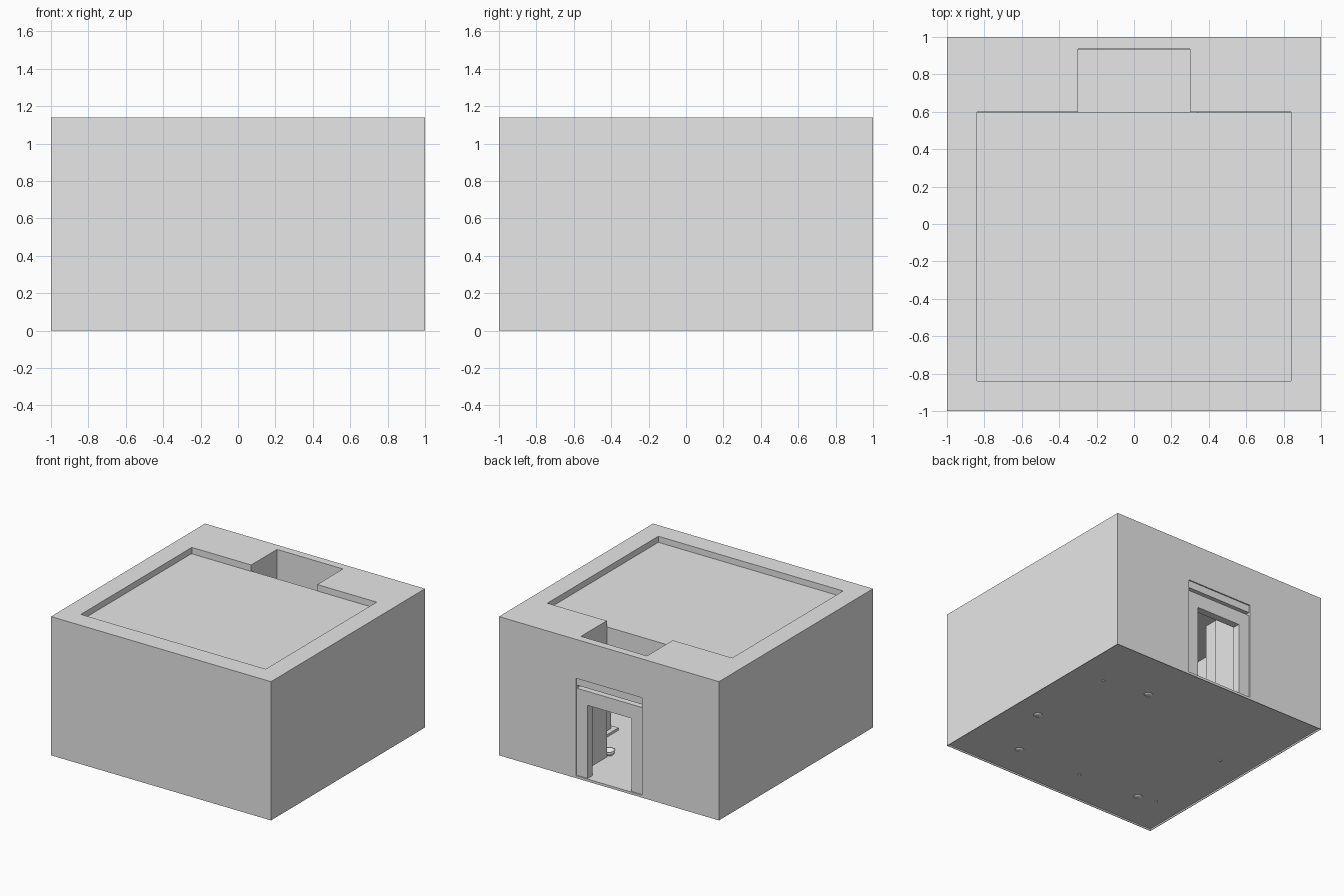
import bpy
import bmesh
import math

old = bpy.data.objects.get("Cube")
if old:
    bpy.data.objects.remove(old, do_unlink=True)

# One plain stone colour
stone = bpy.data.materials.new("pale_grey_stone")
stone.use_nodes = True
colour = (0.8, 0.8, 0.8, 1)
stone.diffuse_color = colour
stone.node_tree.nodes["Principled BSDF"].inputs["Base Color"].default_value = colour


def finish(name, bm):
    mesh = bpy.data.meshes.new(name)
    bmesh.ops.recalc_face_normals(bm, faces=bm.faces)
    bm.to_mesh(mesh)
    bm.free()
    mesh.materials.append(stone)
    obj = bpy.data.objects.new(name, mesh)
    bpy.context.collection.objects.link(obj)
    return obj


def box(name, x, y, z):
    """Box spanning the given (low, high) range on each axis."""
    bm = bmesh.new()
    bmesh.ops.create_cube(bm, size=1)
    for v in bm.verts:
        v.co = [r[0] if c < 0 else r[1] for c, r in zip(v.co, (x, y, z))]
    return finish(name, bm)


def mirrored(name, x, y, z):
    """Matching boxes on both sides of the centre line."""
    box("left_" + name, x, y, z)
    box("right_" + name, (-x[1], -x[0]), y, z)


def lathe(name, profile, place, steps=16):
    """Turn a radius and height profile about a vertical axis."""
    bm = bmesh.new()
    verts = [bm.verts.new((r, 0, z)) for r, z in profile]
    edges = [bm.edges.new(pair) for pair in zip(verts, verts[1:])]
    bmesh.ops.spin(bm, geom=verts + edges, cent=(0, 0, 0), axis=(0, 0, 1),
                   angle=math.tau, steps=steps)
    bmesh.ops.remove_doubles(bm, verts=bm.verts, dist=0.0005)
    obj = finish(name, bm)
    obj.location = place
    for p in obj.data.polygons:
        p.use_smooth = True


TOP, FLOOR, ROOF = 1.14, 0.02, 1.09
ROOM, BACK, PORCH = 0.84, 0.60, 0.30

# Outer walls around the hall, leaving a porch shaft at the back
mirrored("side_wall", (ROOM, 1), (-1, 1), (FLOOR, TOP))
box("front_wall", (-ROOM, ROOM), (-1, -ROOM), (FLOOR, TOP))
mirrored("back_wall", (PORCH, ROOM), (BACK, 1), (FLOOR, TOP))

# Floor slab with a thin skirt below it
box("floor", (-0.995, 0.995), (-0.995, 0.995), (0.013, FLOOR))
mirrored("skirt", (0.995, 1), (-1, 1), (0, FLOOR))
box("front_skirt", (-0.995, 0.995), (-1, -0.995), (0, FLOOR))
box("back_skirt", (-0.995, 0.995), (0.995, 1), (0, FLOOR))

# Sunken roof and the beam between hall and porch
box("roof", (-ROOM, ROOM), (-ROOM, BACK - 0.005), (ROOF - 0.01, ROOF))
box("porch_beam", (-PORCH, PORCH), (BACK - 0.005, BACK), (0.9, ROOF))

# Entrance wall, slightly sunken doorway and slit above it
box("entrance_upper_wall", (-PORCH, PORCH), (0.935, 1), (0.82, TOP))
box("entrance_lintel", (-PORCH, PORCH), (0.93, 0.99), (0.76, 0.82))
box("door_header", (-PORCH, PORCH), (0.93, 0.99), (0.62, 0.735))
mirrored("door_jamb", (0.2, PORCH), (0.93, 0.99), (FLOOR, 0.62))

# Columns on low square bases
mirrored("column", (0.54, 0.68), (0.2, 0.34), (0.04, ROOF - 0.01))
mirrored("column_base", (0.5, 0.72), (0.16, 0.38), (FLOOR, 0.04))

# Clay bowls on the hall floor
bowl = [(0, 0.005), (0.03, 0.008), (0.05, 0.04), (0.052, 0.055),
        (0.042, 0.055), (0.038, 0.04), (0, 0.026)]
spots = [(0.76, -0.22), (0.53, -0.71), (0.32, 0.55), (-0.61, -0.68)]
for number, (x, y) in enumerate(spots, 1):
    lathe(f"bowl_{number}", bowl, (x, y, 0))

# Small stones
pebble = [(0, 0.008), (0.012, 0.012), (0.02, 0.028), (0.01, 0.04), (0, 0.042)]
spots = [(0.71, 0.49), (-0.06, -0.71), (-0.76, -0.65), (-0.74, 0.13)]
for number, (x, y) in enumerate(spots, 1):
    lathe(f"stone_{number}", pebble, (x, y, 0), 8)
